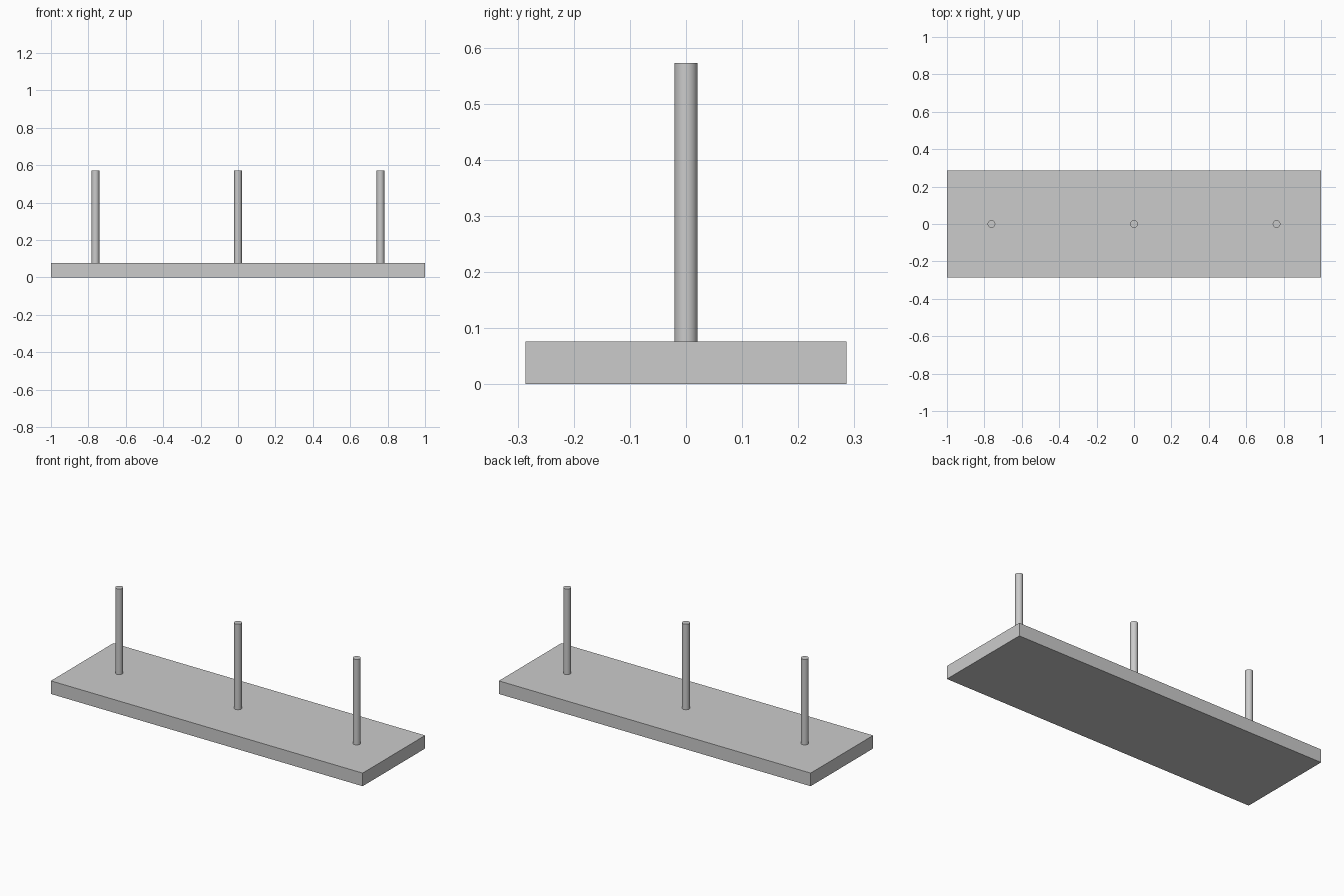
import bpy
import math

if "Cube" in bpy.data.objects:
    bpy.data.objects.remove(bpy.data.objects["Cube"])

BASE_H = 0.076
PEG_TOP = 0.572
PEG_R = 0.0205

# Flat rectangular base board
bpy.ops.mesh.primitive_cube_add(size=1, location=(0, 0, BASE_H / 2))
base = bpy.context.object
base.name = "base_board"
base.scale = (2, 0.572, BASE_H)
bpy.ops.object.transform_apply(location=False, rotation=False, scale=True)

# Three evenly spaced upright pegs
for name, x in (("left_peg", -0.762), ("middle_peg", 0), ("right_peg", 0.762)):
    bpy.ops.mesh.primitive_cylinder_add(
        vertices=48, radius=PEG_R, depth=PEG_TOP - BASE_H,
        location=(x, 0, (PEG_TOP + BASE_H) / 2))
    bpy.context.object.name = name
    bpy.ops.object.shade_smooth_by_angle(angle=math.radians(30))
